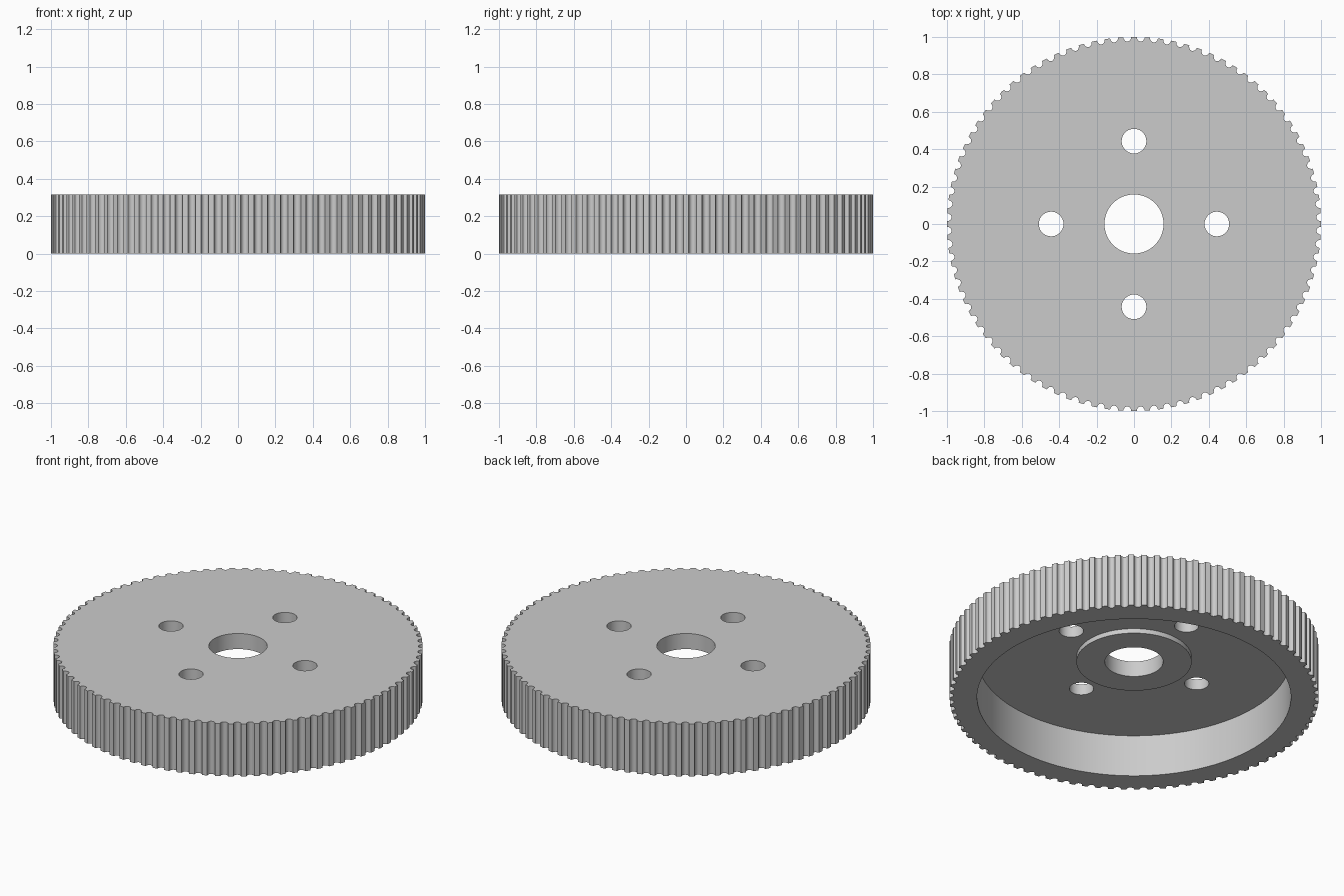
import bpy, bmesh, math

cube = bpy.data.objects.get("Cube")
if cube:
    bpy.data.objects.remove(cube, do_unlink=True)

TEETH = 88
HEIGHT = 0.315
PLATE_Z = 0.25      # underside of the web plate
BOSS_Z = 0.222      # underside of the hub boss
GROOVE_WIDTH, GROOVE_DEPTH = 0.042, 0.024

steel = bpy.data.materials.new("grey steel")
steel.use_nodes = True
steel.diffuse_color = (0.6, 0.6, 0.6, 1)
steel.node_tree.nodes["Principled BSDF"].inputs["Base Color"].default_value = (0.6, 0.6, 0.6, 1)


def prism(name, outline, z0, z1):
    """Extrude a closed outline from z0 up to z1."""
    bm = bmesh.new()
    face = bm.faces.new([bm.verts.new((x, y, z0)) for x, y in outline])
    top = bmesh.ops.extrude_face_region(bm, geom=[face])["geom"]
    for v in top:
        if isinstance(v, bmesh.types.BMVert):
            v.co.z = z1
    bmesh.ops.recalc_face_normals(bm, faces=bm.faces)
    mesh = bpy.data.meshes.new(name)
    bm.to_mesh(mesh)
    bm.free()
    mesh.materials.append(steel)
    obj = bpy.data.objects.new(name, mesh)
    bpy.context.collection.objects.link(obj)
    return obj


def circle(radius, sides, cx=0, cy=0):
    return [(cx + radius * math.cos(math.tau * i / sides),
             cy + radius * math.sin(math.tau * i / sides)) for i in range(sides)]


def toothed_outline():
    """Flat-topped teeth separated by rounded grooves."""
    points = []
    half = GROOVE_WIDTH / 2
    for t in range(TEETH):
        tooth = math.tau * t / TEETH
        groove = tooth + math.pi / TEETH
        points.append((math.cos(tooth), math.sin(tooth)))
        for i in range(9):
            a = math.pi * i / 8
            ang = groove - half * math.cos(a)
            r = 1 - GROOVE_DEPTH * math.sin(a)
            points.append((r * math.cos(ang), r * math.sin(ang)))
    return points


def combine(target, tool, operation):
    """Apply a boolean and remove the tool."""
    tool.hide_render = True
    mod = target.modifiers.new(operation.lower(), "BOOLEAN")
    mod.operation = operation
    mod.solver = "EXACT"
    mod.object = tool
    bpy.context.view_layer.objects.active = target
    bpy.ops.object.modifier_apply(modifier=mod.name)
    bpy.data.objects.remove(tool, do_unlink=True)


# Toothed wheel hollowed from below
wheel = prism("toothed_wheel", toothed_outline(), 0, HEIGHT)
combine(wheel, prism("recess_cutter", circle(0.85, 96), -0.1, PLATE_Z), "DIFFERENCE")

# Hub boss under the plate
combine(wheel, prism("hub_boss", circle(0.312, 72), BOSS_Z, PLATE_Z + 0.03), "UNION")

# Centre bore and four bolt holes
combine(wheel, prism("bore_cutter", circle(0.158, 64), -0.1, 0.5), "DIFFERENCE")
for k in range(4):
    a = k * math.pi / 2
    hole = circle(0.066, 40, 0.443 * math.cos(a), 0.443 * math.sin(a))
    combine(wheel, prism("bolt_hole_cutter", hole, -0.1, 0.5), "DIFFERENCE")

# Smooth curved walls, crisp edges
bpy.ops.object.select_all(action="DESELECT")
wheel.select_set(True)
bpy.context.view_layer.objects.active = wheel
bpy.ops.object.shade_smooth_by_angle(angle=math.radians(30))
